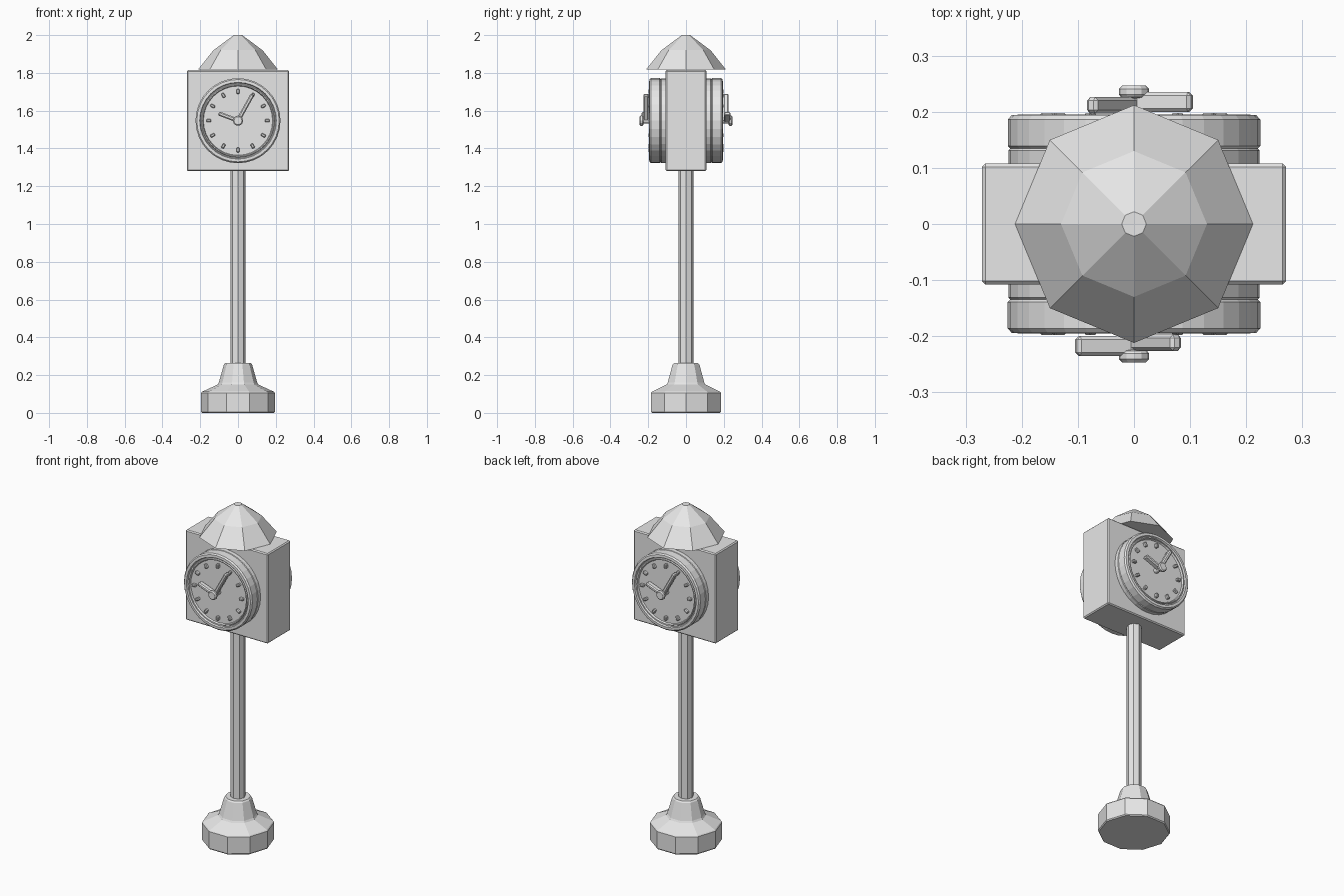
import bpy, bmesh, math
from mathutils import Matrix, Vector

if "Cube" in bpy.data.objects:
    bpy.data.objects.remove(bpy.data.objects["Cube"], do_unlink=True)

grey = bpy.data.materials.new("plain grey")
grey.use_nodes = True
grey.diffuse_color = (0.8, 0.8, 0.8, 1)
grey.node_tree.nodes["Principled BSDF"].inputs["Base Color"].default_value = (0.8, 0.8, 0.8, 1)


def finish(name, bm, matrix):
    bmesh.ops.recalc_face_normals(bm, faces=bm.faces)
    mesh = bpy.data.meshes.new(name)
    bm.to_mesh(mesh)
    bm.free()
    mesh.materials.append(grey)
    obj = bpy.data.objects.new(name, mesh)
    obj.matrix_world = matrix
    bpy.context.collection.objects.link(obj)
    return obj


def turned(name, profile, sides, matrix=Matrix()):
    """Solid of revolution about local z from (radius, height) points."""
    bm = bmesh.new()
    rings = []
    for r, h in profile:
        angles = [math.tau * i / sides for i in range(sides)]
        rings.append([bm.verts.new((r * math.cos(a), r * math.sin(a), h)) for a in angles])
    for low, high in zip(rings, rings[1:]):
        for i in range(sides):
            j = (i + 1) % sides
            bm.faces.new((low[i], low[j], high[j], high[i]))
    bm.faces.new(rings[0])
    bm.faces.new(rings[-1])
    return finish(name, bm, matrix)


def block(name, size, center, bevel, matrix=Matrix()):
    bm = bmesh.new()
    bmesh.ops.create_cube(bm, size=1)
    bmesh.ops.scale(bm, vec=size, verts=bm.verts)
    bmesh.ops.translate(bm, vec=center, verts=bm.verts)
    bmesh.ops.bevel(bm, geom=bm.edges[:], offset=bevel, segments=1, affect='EDGES')
    return finish(name, bm, matrix)


# Stand and case
turned("base", [(0.19, 0), (0.195, 0.006), (0.195, 0.106), (0.19, 0.112),
                (0.108, 0.15), (0.102, 0.16), (0.075, 0.255), (0.068, 0.263)], 10)
turned("pole", [(0.04, 0.25), (0.04, 1.29)], 8)
block("clock_case", (0.542, 0.215, 0.535), (0, 0, 1.547), 0.006)
turned("roof", [(0.212, 1.817), (0.13, 1.92), (0.022, 2.0)], 8)

# Each dial is built lying flat, then stood up facing outwards
for side, turn in (("front", 0), ("back", math.pi)):
    dial = (Matrix.Rotation(turn, 4, 'Z') @ Matrix.Translation((0, 0, 1.547))
            @ Matrix.Rotation(math.pi / 2, 4, 'X'))
    turned(side + "_dial_collar", [(0.224, 0.1), (0.224, 0.131), (0.22, 0.135)], 32, dial)
    turned(side + "_dial_rim", [(0.22, 0.134), (0.225, 0.139), (0.225, 0.186), (0.218, 0.194),
                                (0.203, 0.195), (0.199, 0.186), (0.195, 0.186), (0.192, 0.192),
                                (0.187, 0.192), (0.183, 0.182)], 32, dial)

    # Hour marks
    for i in range(12):
        spin = dial @ Matrix.Rotation(math.tau * i / 12, 4, 'Z')
        block(f"{side}_hour_mark_{i + 1}", (0.026, 0.016, 0.022), (0.155, 0, 0.187), 0.004, spin)

    # Hands and centre knob
    for name, tip, low, high in (("minute_hand", Vector((0.073, 0.132)), 0.197, 0.226),
                                 ("hour_hand", Vector((-0.096, 0.036)), 0.2, 0.235)):
        spin = dial @ Matrix.Rotation(math.atan2(tip.y, tip.x), 4, 'Z')
        block(f"{side}_{name}", (tip.length + 0.015, 0.022, high - low),
              (tip.length / 2, 0, (low + high) / 2), 0.006, spin)
    turned(side + "_knob", [(0.015, 0.18), (0.015, 0.224), (0.023, 0.226), (0.027, 0.231),
                            (0.027, 0.241), (0.021, 0.247)], 12, dial)
